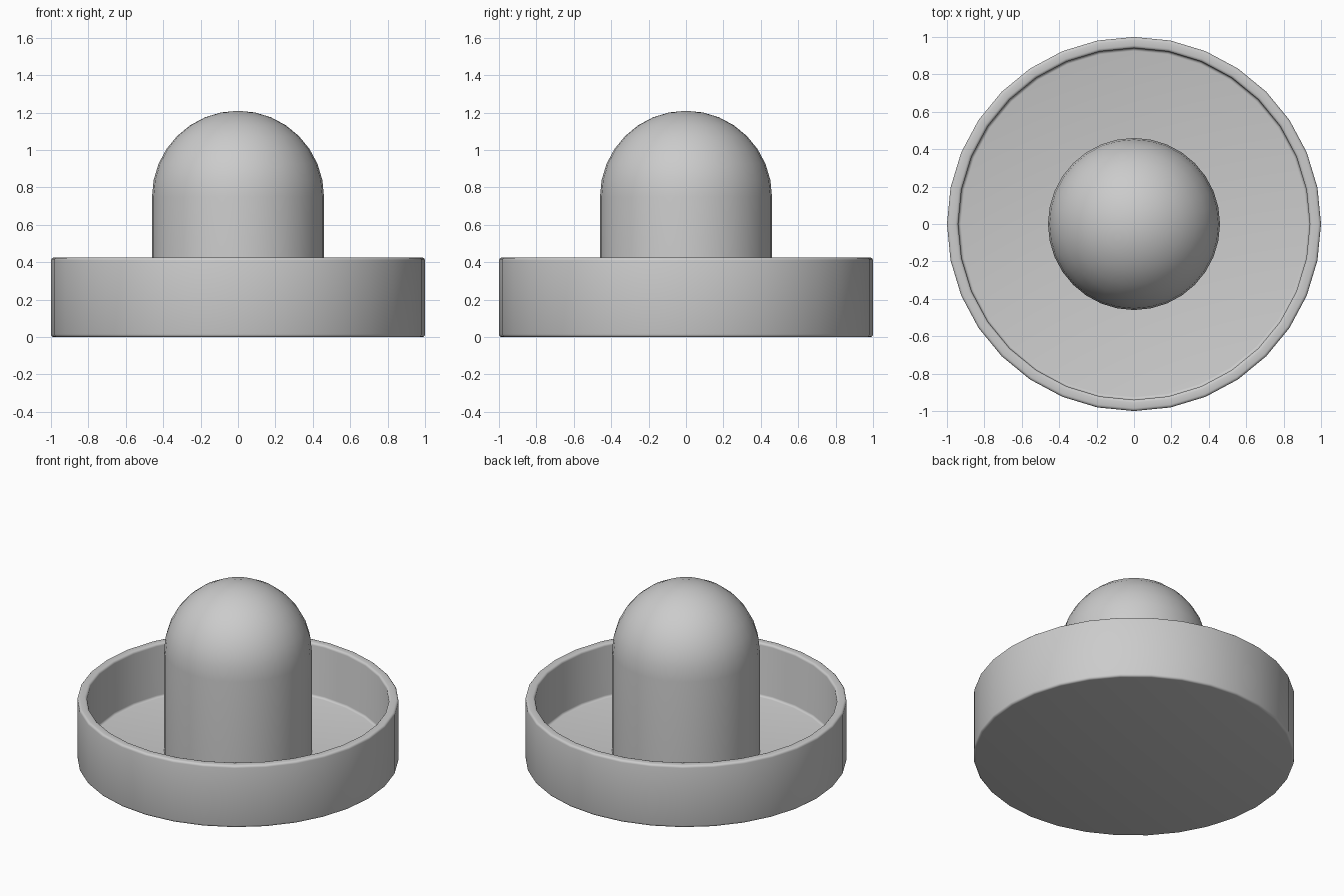
import bpy, bmesh
from math import sin, cos, pi, radians

if "Cube" in bpy.data.objects:
    bpy.data.objects.remove(bpy.data.objects["Cube"])

SIDES = 32
GREY = (0.6, 0.6, 0.6, 1)
mat = bpy.data.materials.new("grey plastic")
mat.use_nodes = True
mat.diffuse_color = GREY
mat.node_tree.nodes["Principled BSDF"].inputs["Base Color"].default_value = GREY


def arc(r, z, radius, start, end, steps):
    """Points on an arc around (r, z), angles in degrees."""
    angles = [radians(start + (end - start) * i / steps) for i in range(steps + 1)]
    return [(r + radius * cos(a), z + radius * sin(a)) for a in angles]


def lathe(name, profile):
    """Turn an (r, z) profile about the z axis; first and last points may lie on it."""
    bm = bmesh.new()
    verts = [bm.verts.new((r, 0, z)) for r, z in profile]
    edges = [bm.edges.new(pair) for pair in zip(verts, verts[1:])]
    bmesh.ops.spin(bm, geom=verts + edges, cent=(0, 0, 0), axis=(0, 0, 1),
                   angle=2 * pi, steps=SIDES, use_merge=True)
    bmesh.ops.remove_doubles(bm, verts=bm.verts, dist=0.0005)
    bmesh.ops.recalc_face_normals(bm, faces=bm.faces)
    mesh = bpy.data.meshes.new(name)
    bm.to_mesh(mesh)
    bm.free()
    mesh.materials.append(mat)
    obj = bpy.data.objects.new(name, mesh)
    bpy.context.collection.objects.link(obj)
    bpy.ops.object.select_all(action="DESELECT")
    obj.select_set(True)
    bpy.context.view_layer.objects.active = obj
    bpy.ops.object.shade_smooth_by_angle(angle=radians(35))
    return obj


# Round tray: flat underside, rounded rim, recessed floor
RIM, INNER, TOP, FLOOR, ROUND = 1.0, 0.94, 0.425, 0.06, 0.015
lathe("tray",
      [(0, 0)]
      + arc(RIM - ROUND, ROUND, ROUND, -90, 0, 3)
      + arc(RIM - ROUND, TOP - ROUND, ROUND, 0, 90, 3)
      + arc(INNER + ROUND, TOP - ROUND, ROUND, 90, 180, 3)
      + arc(INNER - ROUND, FLOOR + ROUND, ROUND, 0, -90, 3)
      + [(0, FLOOR)])

# Grip: upright cylinder with a half-round top, standing on the floor
GRIP, SHOULDER = 0.46, 0.75
lathe("grip",
      [(0, FLOOR - 0.01), (GRIP, FLOOR - 0.01)]
      + arc(0, SHOULDER, GRIP, 0, 90, 8))
